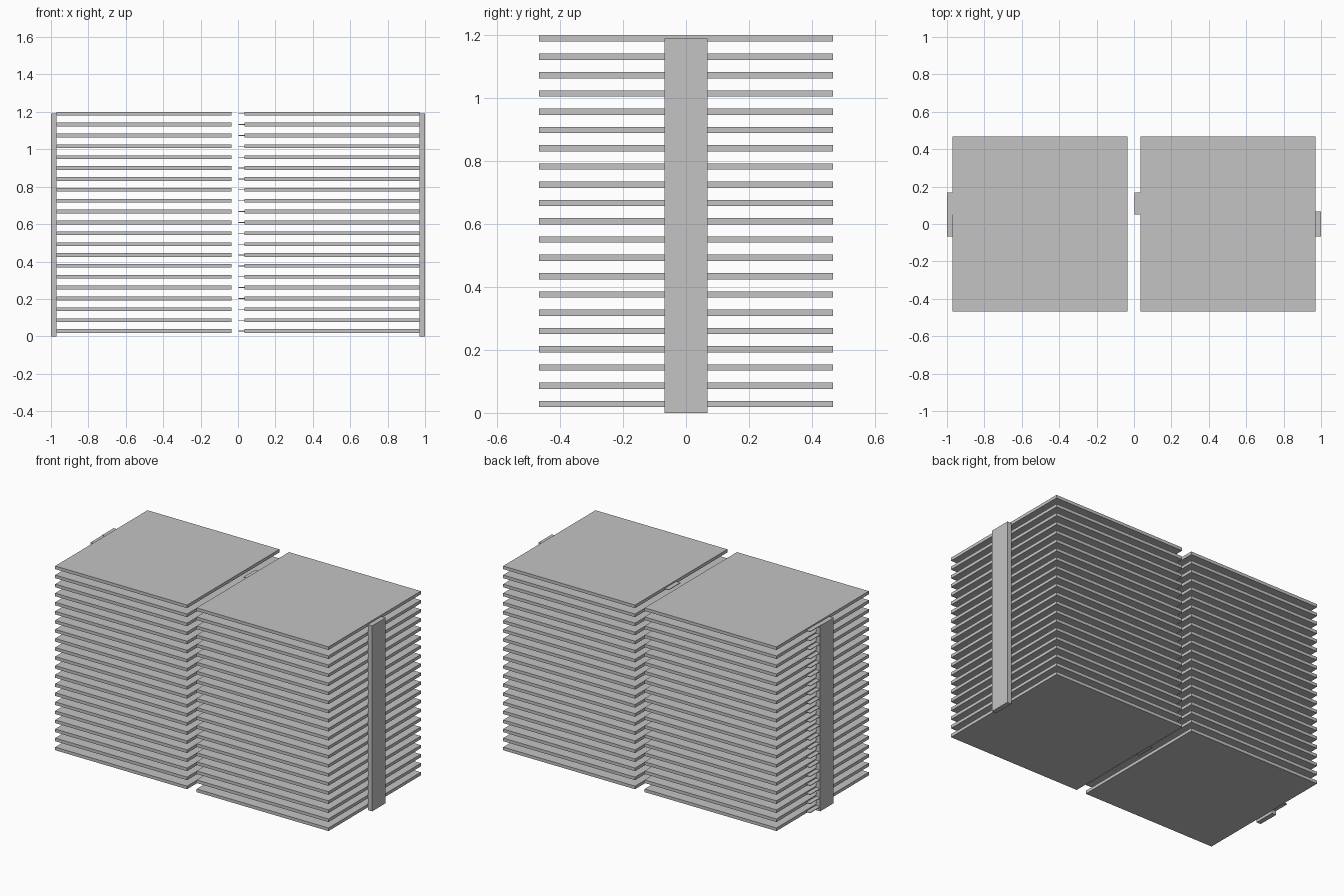
import bpy
import bmesh
from mathutils import Matrix, Vector

default = bpy.data.objects.get("Cube")
if default:
    bpy.data.objects.remove(default, do_unlink=True)

grey = bpy.data.materials.new("plain grey")
grey.use_nodes = True
colour = (0.55, 0.55, 0.55, 1.0)
grey.diffuse_color = colour
grey.node_tree.nodes["Principled BSDF"].inputs["Base Color"].default_value = colour

COUNT = 21          # slabs in each stack
FIRST_Z = 0.028     # centre height of the lowest slab
STEP = 0.0581
HALF = 0.468        # half the side of a slab
GAP = 0.034         # half the gap between the stacks
RAIL = 0.03         # thickness of posts and width of tabs


def box(name, low, high, copies=1):
    """Flat-sided box, optionally repeated upwards."""
    low, high = Vector(low), Vector(high)
    size = high - low
    bm = bmesh.new()
    for i in range(copies):
        centre = (low + high) / 2 + Vector((0, 0, i * STEP))
        bmesh.ops.create_cube(
            bm, size=1, matrix=Matrix.Translation(centre) @ Matrix.Diagonal((*size, 1)))
    mesh = bpy.data.meshes.new(name)
    bm.to_mesh(mesh)
    bm.free()
    mesh.materials.append(grey)
    obj = bpy.data.objects.new(name, mesh)
    bpy.context.collection.objects.link(obj)
    return obj


# Two stacks of square slabs, each with thin tabs on its -x edge
for side, start in (("right", -GAP - 2 * HALF), ("left", GAP)):
    box(side + "_slabs",
        (start, -HALF, FIRST_Z - 0.01), (start + 2 * HALF, HALF, FIRST_Z + 0.01), COUNT)
    box(side + "_tabs",
        (start - RAIL, 0.05, FIRST_Z - 0.002), (start, 0.168, FIRST_Z + 0.002), COUNT)

# Upright posts on the outer sides
outer = GAP + 2 * HALF
box("right_post", (-outer - RAIL, -0.068, 0), (-outer, 0.068, 1.19))
box("left_post", (outer, -0.068, 0), (outer + RAIL, 0.068, 1.19))
